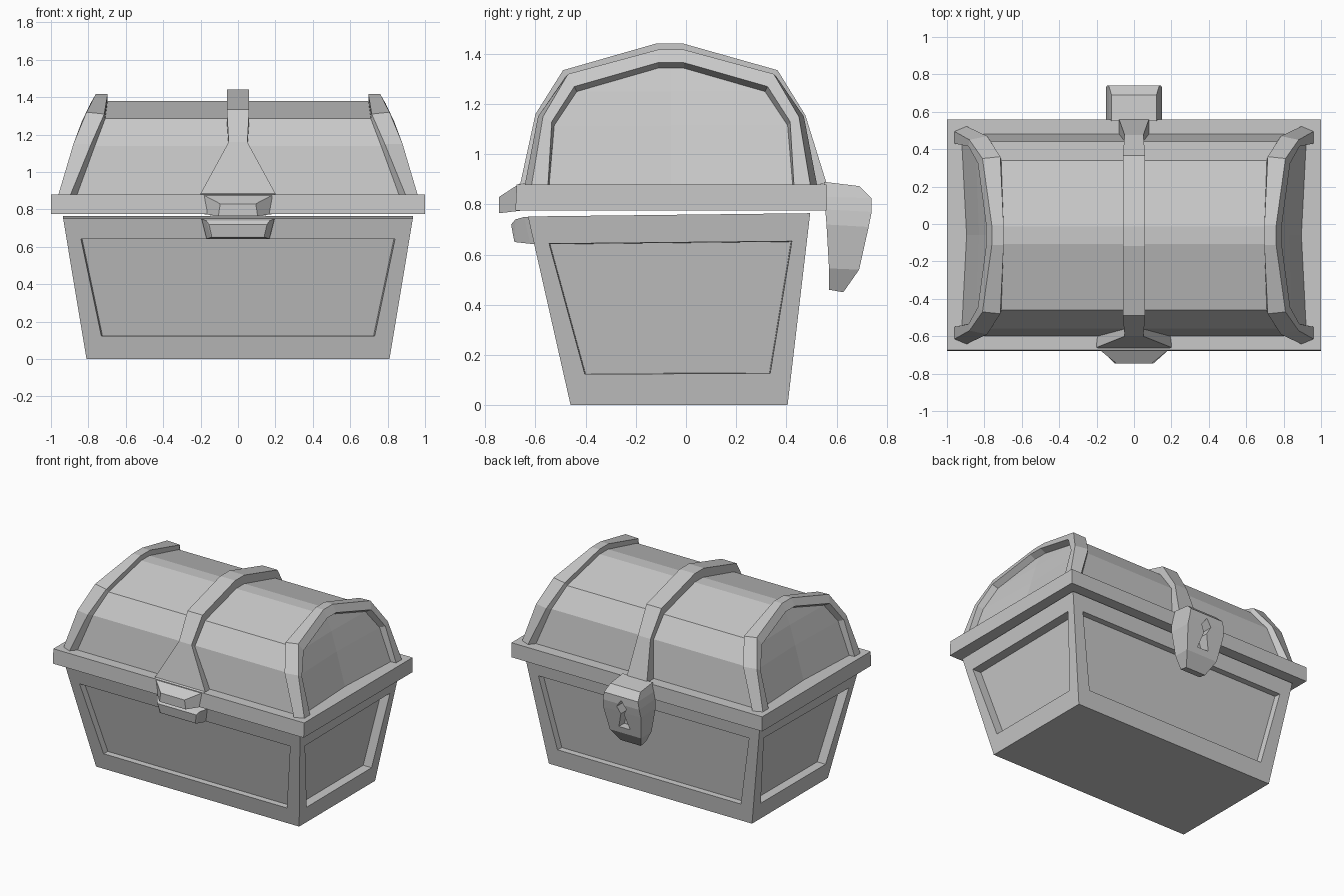
import bpy, bmesh
from mathutils import Vector

if "Cube" in bpy.data.objects:
    bpy.data.objects.remove(bpy.data.objects["Cube"])

CY = -0.06  # lid centre line in y
grey = bpy.data.materials.new("grey")
grey.diffuse_color = (0.58, 0.58, 0.58, 1)
grey.use_nodes = True
grey.node_tree.nodes["Principled BSDF"].inputs["Base Color"].default_value = grey.diffuse_color


def make(name, verts, faces):
    """Flat-shaded object with merged points and outward normals."""
    me = bpy.data.meshes.new(name)
    me.from_pydata([tuple(v) for v in verts], [], faces)
    bm = bmesh.new()
    bm.from_mesh(me)
    bmesh.ops.remove_doubles(bm, verts=bm.verts, dist=0.0005)
    bmesh.ops.recalc_face_normals(bm, faces=bm.faces)
    bm.to_mesh(me)
    bm.free()
    me.materials.append(grey)
    ob = bpy.data.objects.new(name, me)
    bpy.context.collection.objects.link(ob)
    return ob


def loft(name, rings, closed=True, caps=True):
    """Skin a list of equal-length rings."""
    n = len(rings[0])
    verts = [p for r in rings for p in r]
    faces = []
    for i in range(len(rings) - 1):
        for j in range(n if closed else n - 1):
            k = (j + 1) % n
            faces.append((i*n + j, i*n + k, (i+1)*n + k, (i+1)*n + j))
    if caps:
        faces += [tuple(range(n)), tuple(range((len(rings)-1)*n, len(rings)*n))]
    return make(name, verts, faces)


def rect(hw, y0, y1, z0, z1=None):
    """Ring of four points; z may differ between front and back."""
    z1 = z0 if z1 is None else z1
    return [(-hw, y0, z0), (hw, y0, z0), (hw, y1, z1), (-hw, y1, z1)]


def arch(half):
    """Mirror half a lid profile (distance, z, x) into a full arch of points."""
    front = [(x, CY - d, z) for d, z, x in half]
    back = [(x, CY + d, z) for d, z, x in half[::-1]]
    return front + back


# Tapered chest body with a recessed panel on each side
low = [Vector(p) for p in rect(0.81, -0.46, 0.405, 0)]
top = [Vector(p) for p in rect(0.935, -0.63, 0.495, 0.752, 0.765)]
verts, faces = low + top, [(3, 2, 1, 0), (4, 5, 6, 7)]
for i in range(4):
    j = (i + 1) % 4
    outer = [low[i], low[j], top[j], top[i]]
    mb, mt, depth = (0.06, 0.042, 0.042) if i % 2 == 0 else (0.093, 0.055, 0.065)

    def on_face(u, v):
        return outer[0].lerp(outer[1], u).lerp(outer[3].lerp(outer[2], u), v)

    inner = [on_face(mb, 0.165), on_face(1 - mb, 0.165),
             on_face(1 - mt, 0.855), on_face(mt, 0.855)]
    normal = (outer[1] - outer[0]).cross(outer[3] - outer[0])
    normal.z = 0
    normal.normalize()
    mid = sum(inner, Vector()) / 4
    deep = [p.lerp(mid, 0.008) - normal * depth for p in inner]
    b = len(verts)
    verts += inner + deep
    corner = (i, j, j + 4, i + 4)
    for k in range(4):
        m = (k + 1) % 4
        faces.append((corner[k], corner[m], b + m, b + k))
        faces.append((b + k, b + m, b + 4 + m, b + 4 + k))
    faces.append((b + 4, b + 5, b + 6, b + 7))
make("body", verts, faces)

# Lid rim
loft("lid_rim", [rect(1, -0.68, 0.56, 0.775), rect(1, -0.675, 0.56, 0.88)])

# Faceted lid dome
dome = arch([(0.54, 0.88, 0.86), (0.50, 1.14, 0.765),
             (0.40, 1.285, 0.71), (0.046, 1.38, 0.697)])
loft("lid_dome", [[(-x, y, z) for x, y, z in dome], dome], closed=False, caps=False)

# End bands that follow the dome, and the recessed end panels inside them
ridge = arch([(0.582, 0.88, 0.895), (0.53, 1.15, 0.785),
              (0.42, 1.31, 0.715), (0.052, 1.417, 0.697)])
edge = arch([(0.555, 0.88, 0.96), (0.51, 1.15, 0.88),
             (0.41, 1.32, 0.81), (0.052, 1.417, 0.76)])
lip = arch([(0.49, 0.88, 0.96), (0.475, 1.13, 0.885),
            (0.385, 1.27, 0.835), (0.052, 1.365, 0.79)])
sunk = arch([(0.485, 0.88, 0.92), (0.465, 1.115, 0.845),
             (0.375, 1.25, 0.795), (0.052, 1.343, 0.75)])
for s, side in ((1, "right"), (-1, "left")):
    rings = [[(s*x, y, z) for x, y, z in r] for r in (dome, ridge, edge, lip, sunk)]
    loft("end_band_" + side, rings, closed=False, caps=False)
    rows = []
    for k in range(4):
        a, c = Vector(rings[4][k]), Vector(rings[4][7 - k])
        m = (a + c) / 2
        m.x -= s * 0.025 * (1 - k / 3)
        rows.append([a, m, c])
    loft("end_panel_" + side, rows, closed=False, caps=False)

# Centre strap over the lid: outer (y, z), half width
strap = [(-0.66, 0.885, 0.20), (-0.60, 1.16, 0.05), (-0.49, 1.335, 0.06),
         (-0.117, 1.442, 0.06), (-0.014, 1.442, 0.06), (0.365, 1.335, 0.06),
         (0.476, 1.155, 0.05), (0.56, 0.885, 0.08)]
loft("centre_strap", [
    [(-w, y, z), (w, y, z), (w, d[1], d[2] - 0.01), (-w, d[1], d[2] - 0.01)]
    for (y, z, w), d in zip(strap, dome)])

# Front clasp: chamfered upper boss and lower catch
loft("upper_clasp", [
    [(-0.20, -0.66, 0.885), (0.20, -0.66, 0.885), (0.185, -0.66, 0.775), (-0.185, -0.66, 0.775)],
    [(-0.095, -0.745, 0.83), (0.095, -0.745, 0.83), (0.105, -0.745, 0.765), (-0.105, -0.745, 0.765)]])
loft("lower_catch", [
    [(-0.197, -0.60, 0.752), (0.197, -0.60, 0.752), (0.165, -0.58, 0.643), (-0.165, -0.58, 0.643)],
    [(-0.195, -0.645, 0.75), (0.195, -0.645, 0.75), (0.168, -0.62, 0.643), (-0.168, -0.62, 0.643)],
    [(-0.17, -0.68, 0.74), (0.17, -0.68, 0.74), (0.145, -0.683, 0.65), (-0.145, -0.683, 0.65)],
    [(-0.155, -0.697, 0.72), (0.155, -0.697, 0.72), (0.14, -0.685, 0.655), (-0.14, -0.685, 0.655)]])

# Back lock plate with a keyhole
lock = loft("back_lock", [
    rect(0.08, 0.57, 0.627, 0.46, 0.45), rect(0.125, 0.57, 0.69, 0.545, 0.54),
    rect(0.15, 0.56, 0.728, 0.72, 0.71), rect(0.145, 0.555, 0.74, 0.78, 0.77),
    rect(0.135, 0.552, 0.74, 0.83, 0.825), rect(0.12, 0.55, 0.69, 0.89, 0.873)])
hole = [(0, 0.80), (0.038, 0.745), (0.012, 0.695), (0.045, 0.585),
        (-0.045, 0.585), (-0.012, 0.695), (-0.038, 0.745)]
cutter = loft("keyhole_cutter", [[(x, y, z) for x, z in hole] for y in (0.64, 0.9)])
cutter.hide_render = True
cutter.hide_set(True)
cut = lock.modifiers.new("keyhole", 'BOOLEAN')
cut.operation = 'DIFFERENCE'
cut.solver = 'EXACT'
cut.object = cutter
